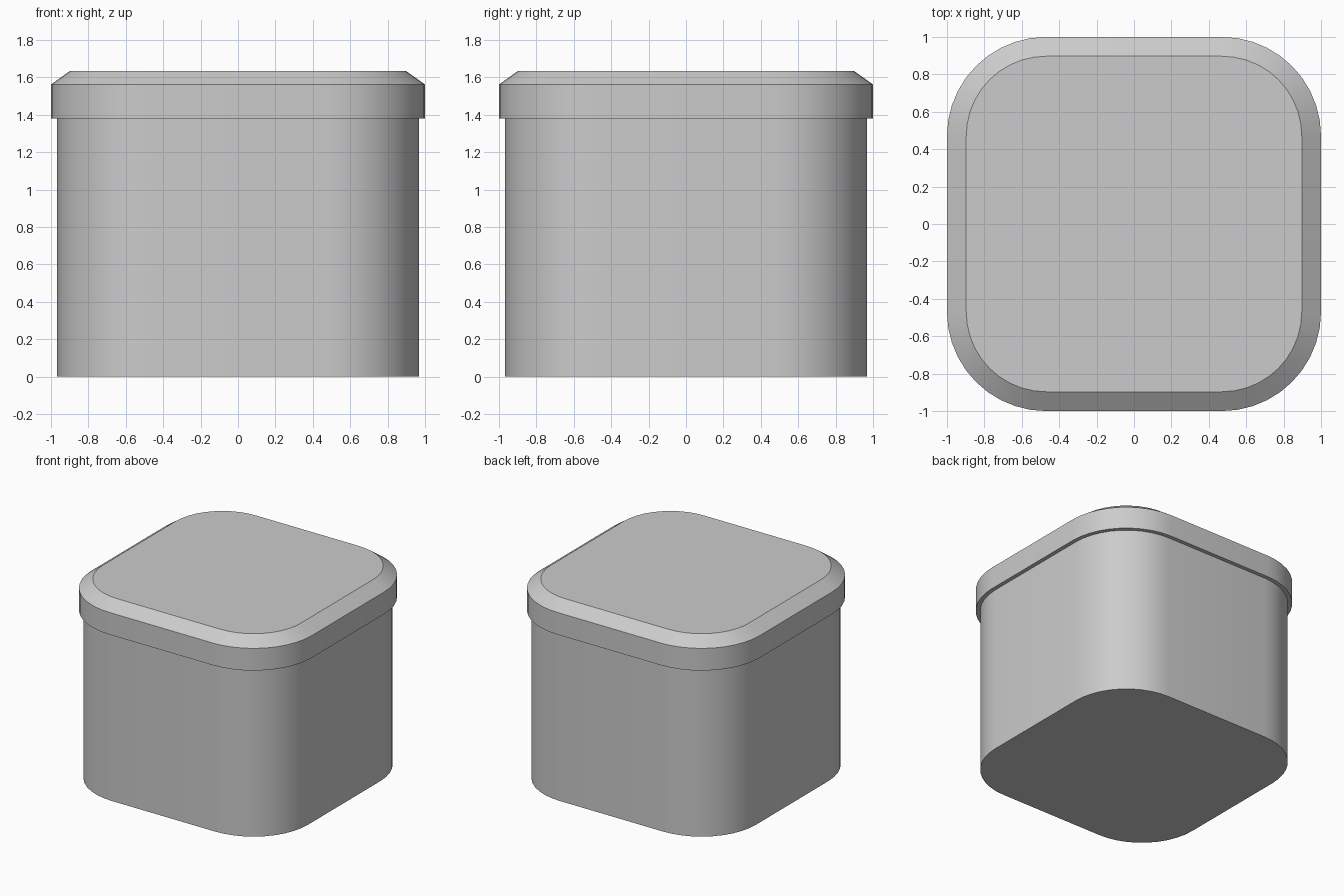
import bpy, bmesh, math

if "Cube" in bpy.data.objects:
    bpy.data.objects.remove(bpy.data.objects["Cube"])

CORNER_STEPS = 10


def rounded_square(bm, half, centre, z):
    """Ring of vertices around a square with rounded corners."""
    r = half - centre
    ring = []
    for q in range(4):
        mid = math.radians(45 + 90 * q)
        cx = math.copysign(centre, math.cos(mid))
        cy = math.copysign(centre, math.sin(mid))
        for i in range(CORNER_STEPS + 1):
            a = math.radians(90 * q + 90 * i / CORNER_STEPS)
            ring.append(bm.verts.new((cx + r * math.cos(a), cy + r * math.sin(a), z)))
    return ring


def stacked_shell(name, profile, centre):
    """Closed solid through (half width, height) levels, bottom to top."""
    bm = bmesh.new()
    rings = [rounded_square(bm, half, centre, z) for half, z in profile]
    n = len(rings[0])
    for low, high in zip(rings, rings[1:]):
        for i in range(n):
            j = (i + 1) % n
            bm.faces.new((low[i], low[j], high[j], high[i]))
    bm.faces.new(rings[0][::-1])
    bm.faces.new(rings[-1])
    mesh = bpy.data.meshes.new(name)
    bm.to_mesh(mesh)
    bm.free()
    obj = bpy.data.objects.new(name, mesh)
    bpy.context.collection.objects.link(obj)
    bpy.ops.object.select_all(action='DESELECT')
    obj.select_set(True)
    bpy.context.view_layer.objects.active = obj
    bpy.ops.object.shade_smooth_by_angle(angle=math.radians(30))
    return obj


# Straight-sided container, running up to the rim of the lid
stacked_shell("container_body", [(0.967, 0), (0.967, 1.38)], 0.47)

# Overhanging lid with a chamfered top edge
stacked_shell("lid", [(1.0, 1.38), (1.0, 1.562), (0.897, 1.635)], 0.47)
